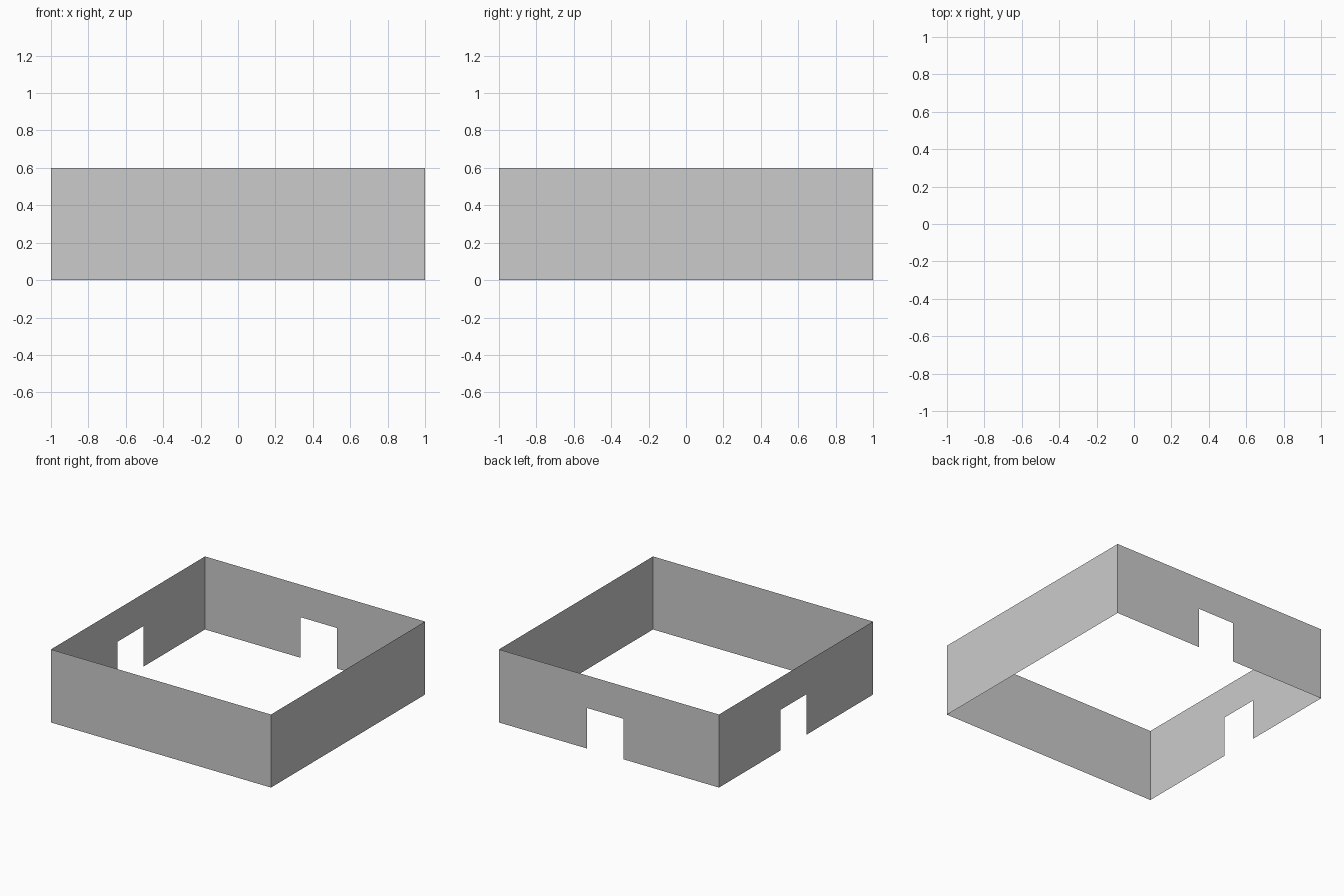
import bpy
from math import pi

if "Cube" in bpy.data.objects:
    bpy.data.objects.remove(bpy.data.objects["Cube"])

HALF, HEIGHT = 1.0, 0.6
DOOR_A, DOOR_B, DOOR_TOP = -0.133, 0.2, 0.333


def wall(name, angle, door=None):
    """Thin wall drawn as a front-facing outline, turned about z into place."""
    outline = [(-HALF, 0)]
    if door:  # notch the doorway out of the bottom edge
        a, b = door
        outline += [(a, 0), (a, DOOR_TOP), (b, DOOR_TOP), (b, 0)]
    outline += [(HALF, 0), (HALF, HEIGHT), (-HALF, HEIGHT)]
    mesh = bpy.data.meshes.new(name)
    mesh.from_pydata([(x, -HALF, z) for x, z in outline], [],
                     [range(len(outline))])
    obj = bpy.data.objects.new(name, mesh)
    obj.rotation_euler.z = angle
    bpy.context.collection.objects.link(obj)


# Solid walls
wall("front_wall", 0)
wall("right_wall", pi / 2)

# Walls with a doorway (local x runs opposite to world x / y here)
wall("back_wall", pi, (-DOOR_B, -DOOR_A))
wall("left_wall", -pi / 2, (-DOOR_B, -DOOR_A))
